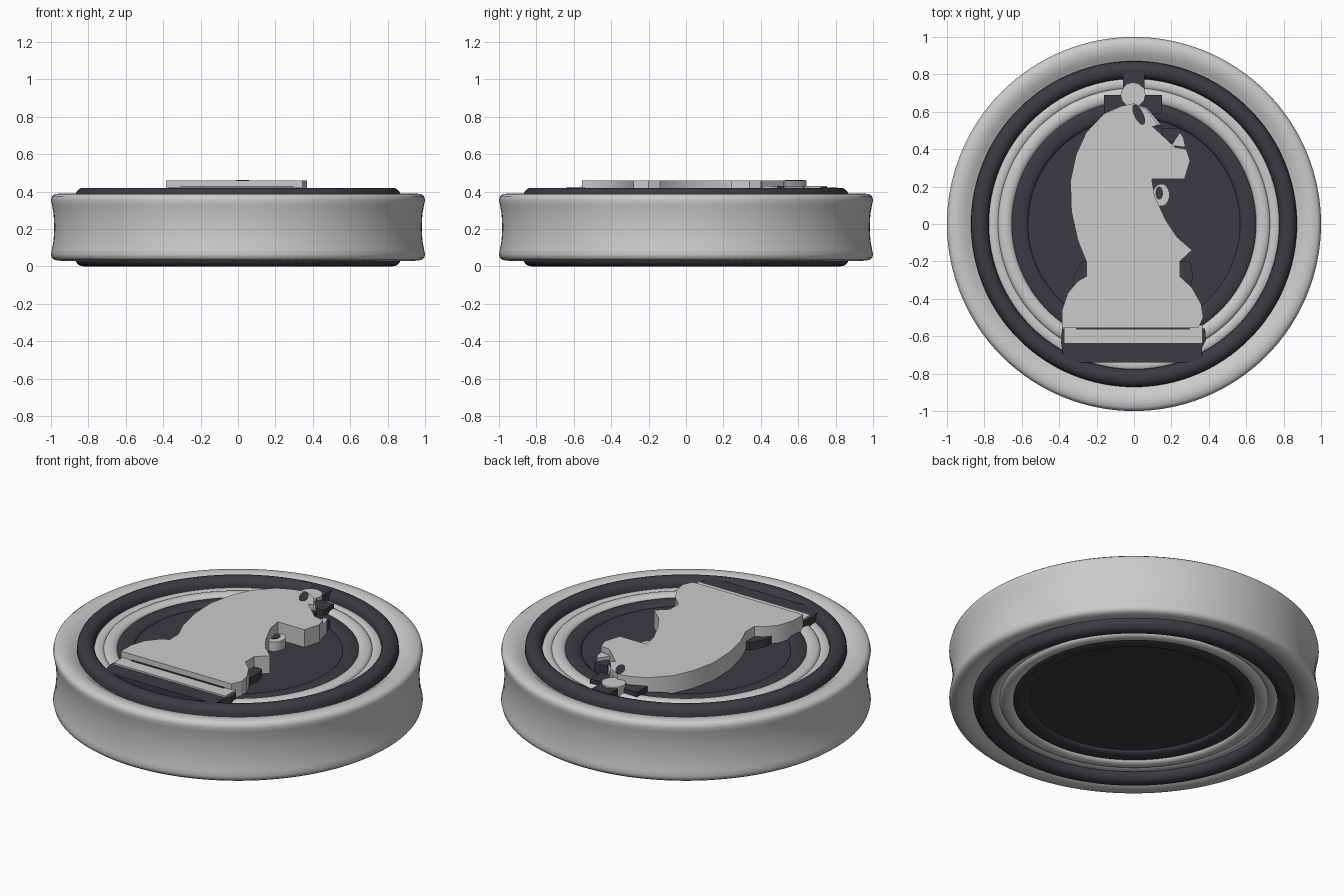
import bpy, bmesh, math

cube = bpy.data.objects.get("Cube")
if cube:
    bpy.data.objects.remove(cube)


def material(name, rgb):
    m = bpy.data.materials.new(name)
    m.use_nodes = True
    m.diffuse_color = (*rgb, 1)
    m.node_tree.nodes["Principled BSDF"].inputs["Base Color"].default_value = (*rgb, 1)
    return m


LIGHT = material("ivory grey", (0.6, 0.6, 0.6))
DARK = material("charcoal", (0.045, 0.043, 0.055))
MID = 0.21


def finish(name, bm, mat, smooth=None):
    bmesh.ops.recalc_face_normals(bm, faces=bm.faces)
    mesh = bpy.data.meshes.new(name)
    bm.to_mesh(mesh)
    bm.free()
    mesh.materials.append(mat)
    ob = bpy.data.objects.new(name, mesh)
    bpy.context.collection.objects.link(ob)
    if smooth:
        bpy.ops.object.select_all(action='DESELECT')
        ob.select_set(True)
        bpy.context.view_layer.objects.active = ob
        bpy.ops.object.shade_smooth_by_angle(angle=math.radians(smooth))
    return ob


def lathe(name, top, mat, steps=128):
    """Revolve an upper profile (radius, z), mirrored about the mid height."""
    profile = top + [(r, 2 * MID - z) for r, z in reversed(top)]
    bm = bmesh.new()
    verts = [bm.verts.new((r, 0, z)) for r, z in profile]
    edges = [bm.edges.new((verts[i], verts[(i + 1) % len(verts)])) for i in range(len(verts))]
    bmesh.ops.spin(bm, geom=verts + edges, cent=(0, 0, 0), axis=(0, 0, 1),
                   angle=2 * math.pi, steps=steps, use_duplicate=False)
    bmesh.ops.remove_doubles(bm, verts=bm.verts, dist=0.0005)
    return finish(name, bm, mat, 40)


def plate(name, outline, low, high, mat, smooth=None):
    bm = bmesh.new()
    face = bm.faces.new([bm.verts.new((x, y, low)) for x, y in outline])
    up = bmesh.ops.extrude_face_region(bm, geom=[face])["geom"]
    for v in up:
        if isinstance(v, bmesh.types.BMVert):
            v.co.z = high
    return finish(name, bm, mat, smooth)


def box(name, x0, x1, y0, y1, low, high, mat):
    return plate(name, [(x0, y0), (x1, y0), (x1, y1), (x0, y1)], low, high, mat)


def ellipse(cx, cy, rx, ry, tilt=0, n=24):
    pts = []
    for i in range(n):
        a = 2 * math.pi * i / n
        u, v = rx * math.cos(a), ry * math.sin(a)
        pts.append((cx + u * math.cos(tilt) - v * math.sin(tilt),
                    cy + u * math.sin(tilt) + v * math.cos(tilt)))
    return pts


def bead(r0, r1, base, height, n=10):
    """Rounded ring crest between two radii."""
    mid, half = (r0 + r1) / 2, (r1 - r0) / 2
    return [(mid - half * math.cos(math.pi * i / n),
             base + height * math.sin(math.pi * i / n) ** 0.6) for i in range(n + 1)]


# Concentric body of the token
lathe("outer_rim", [(0.86, 0.355), (0.885, 0.365), (0.91, 0.383), (0.95, 0.39), (0.98, 0.386),
                    (0.995, 0.375), (1.0, 0.355), (0.995, 0.33), (0.986, 0.28), (0.983, 0.23)], LIGHT)
lathe("outer_dark_ring", bead(0.775, 0.872, 0.35, 0.07), DARK)
lathe("light_ring_outer", bead(0.72, 0.785, 0.345, 0.03), LIGHT)
lathe("light_ring_inner", bead(0.65, 0.73, 0.345, 0.04), LIGHT)
lathe("inner_dark_ring", bead(0.565, 0.662, 0.345, 0.03), DARK)
lathe("centre_disc", [(0.0, 0.355), (0.575, 0.355)], DARK)

# Horse head chess piece
horse = [(-0.385, -0.555), (-0.385, -0.46), (-0.355, -0.37), (-0.30, -0.305), (-0.255, -0.28),
         (-0.255, -0.20), (-0.30, -0.09), (-0.335, 0.07), (-0.34, 0.23), (-0.31, 0.37),
         (-0.255, 0.49), (-0.16, 0.59), (-0.07, 0.63), (0, 0.645), (0.07, 0.61), (0.13, 0.53),
         (0.10, 0.52), (0.155, 0.47), (0.22, 0.41), (0.28, 0.40), (0.30, 0.34), (0.27, 0.24),
         (0.095, 0.24), (0.11, 0.15), (0.17, 0.02), (0.23, -0.07), (0.31, -0.14), (0.245, -0.20),
         (0.245, -0.28), (0.31, -0.34), (0.36, -0.43), (0.37, -0.50), (0.345, -0.555)]
plate("horse_head", horse, 0.34, 0.46, LIGHT, 30)
plate("eye", ellipse(0.025, 0.585, 0.025, 0.06, 0.45), 0.455, 0.462, DARK)
plate("ear", [(0.0, 0.645), (0.07, 0.62), (0.145, 0.53), (0.09, 0.53)], 0.34, 0.43, LIGHT)
plate("brow_shadow", [(0.09, 0.525), (0.155, 0.525), (0.155, 0.465)], 0.34, 0.43, DARK)
box("forelock_block", 0.155, 0.25, 0.44, 0.51, 0.34, 0.41, DARK)
plate("nose_bridge", [(0.20, 0.42), (0.275, 0.41), (0.265, 0.46), (0.245, 0.49)], 0.34, 0.43, LIGHT)

# Curl under the jaw
plate("jaw_curl", ellipse(0.145, 0.155, 0.045, 0.06), 0.34, 0.41, LIGHT, 30)
plate("jaw_curl_centre", ellipse(0.135, 0.165, 0.02, 0.035), 0.40, 0.413, DARK)

# Collar insets beside the neck
plate("collar_left", [(0.22, -0.20), (0.30, -0.20), (0.315, -0.27), (0.30, -0.36), (0.22, -0.36)], 0.34, 0.40, DARK)
plate("collar_right", [(-0.23, -0.20), (-0.28, -0.20), (-0.325, -0.28), (-0.33, -0.36), (-0.23, -0.36)], 0.34, 0.40, DARK)

# Stepped foot of the piece
box("foot_step", -0.375, 0.365, -0.64, -0.54, 0.34, 0.425, LIGHT)
box("foot_groove", -0.31, 0.30, -0.565, -0.553, 0.42, 0.428, DARK)
plate("foot_base", [(-0.37, -0.74), (0.36, -0.74), (0.365, -0.66), (0.385, -0.62), (0.38, -0.56),
                    (-0.385, -0.56), (-0.39, -0.64)], 0.34, 0.415, DARK)

# Crown finial
box("crown_bar", -0.16, 0.15, 0.59, 0.69, 0.34, 0.41, DARK)
box("crown_post", -0.06, 0.055, 0.66, 0.81, 0.34, 0.422, DARK)
plate("crown_bead", ellipse(-0.005, 0.69, 0.067, 0.065, 0, 12), 0.34, 0.43, LIGHT)
